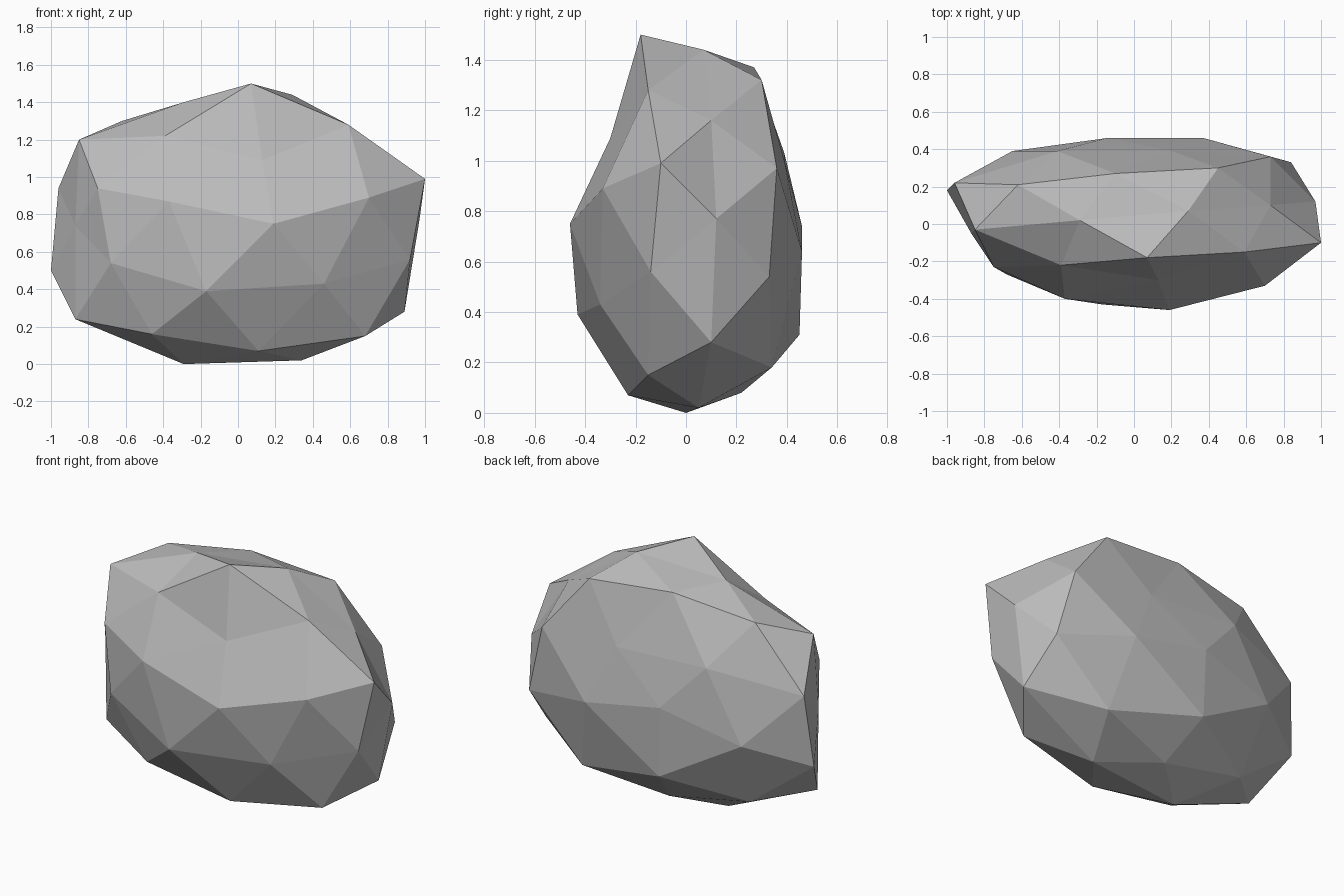
import bpy
import bmesh
from mathutils import Vector

# Remove the default cube if the scene has it
default_cube = bpy.data.objects.get("Cube")
if default_cube is not None:
    bpy.data.objects.remove(default_cube, do_unlink=True)

# Corners of the boulder in hundredths of a unit, grouped by height
crown = [
    (7, -18, 150), (29, 7, 144), (-29, 2, 140), (-10, 27, 137), (45, 30, 132),
    (-62, 21, 130), (59, -15, 128), (-39, -22, 122), (-85, -3, 120), (73, 10, 116),
]
shoulder = [
    (13, -30, 109), (100, -10, 99), (70, -33, 89), (-37, -40, 87), (-75, -23, 94),
    (-96, 22, 94), (-41, 39, 103), (20, 39, 100), (73, 36, 97),
]
waist = [
    (97, 12, 77), (92, -14, 56), (19, -46, 75), (-87, -5, 74), (-68, -27, 54),
    (-100, 18, 50), (-65, 39, 61), (-14, 46, 74), (37, 46, 64), (84, 33, 54),
]
foot = [
    (46, -34, 43), (-17, -43, 39), (-87, -4, 24), (-13, 45, 31), (89, 10, 28),
    (-59, 22, 19), (47, 34, 18), (68, -15, 15), (-46, -23, 16),
]
underside = [(11, -23, 7), (-4, 22, 8), (34, 5, 2), (-29, 0, 0)]

HALF_SIZE = Vector((1, 0.46, 0.75))
CENTRE = Vector((0, 0, 0.75))
ROUNDING = 0.5


def rounded(point):
    """Ease a corner toward an enclosing ball, so hollow corners join the shell."""
    offset = point - CENTRE
    unit = Vector([value / size for value, size in zip(offset, HALF_SIZE)])
    return unit.lerp(unit.normalized(), ROUNDING)


def make_material(name, colour):
    material = bpy.data.materials.new(name)
    material.use_nodes = True
    material.diffuse_color = colour
    shader = next(node for node in material.node_tree.nodes
                  if node.type == "BSDF_PRINCIPLED")
    shader.inputs["Base Color"].default_value = colour
    shader.inputs["Roughness"].default_value = 0.9
    return material


def make_boulder(name, corners, material):
    bm = bmesh.new()

    # Wrap a faceted shell around the rounded corners
    targets = {}
    for corner in corners:
        vert = bm.verts.new(rounded(corner))
        targets[vert] = corner
    bmesh.ops.convex_hull(bm, input=list(bm.verts), use_existing_faces=False)

    # Settle every corner into its chiselled position
    for vert in list(bm.verts):
        if vert.link_faces:
            vert.co = targets[vert]
        else:
            bm.verts.remove(vert)
    bmesh.ops.recalc_face_normals(bm, faces=list(bm.faces))

    # Keep the facets flat
    for face in bm.faces:
        face.smooth = False

    mesh = bpy.data.meshes.new(name)
    bm.to_mesh(mesh)
    bm.free()
    mesh.materials.append(material)
    boulder = bpy.data.objects.new(name, mesh)
    bpy.context.collection.objects.link(boulder)
    return boulder


stone_grey = make_material("stone_grey", (0.5, 0.5, 0.5, 1))
all_corners = [Vector(corner) / 100
               for band in (crown, shoulder, waist, foot, underside)
               for corner in band]
make_boulder("boulder", all_corners, stone_grey)
